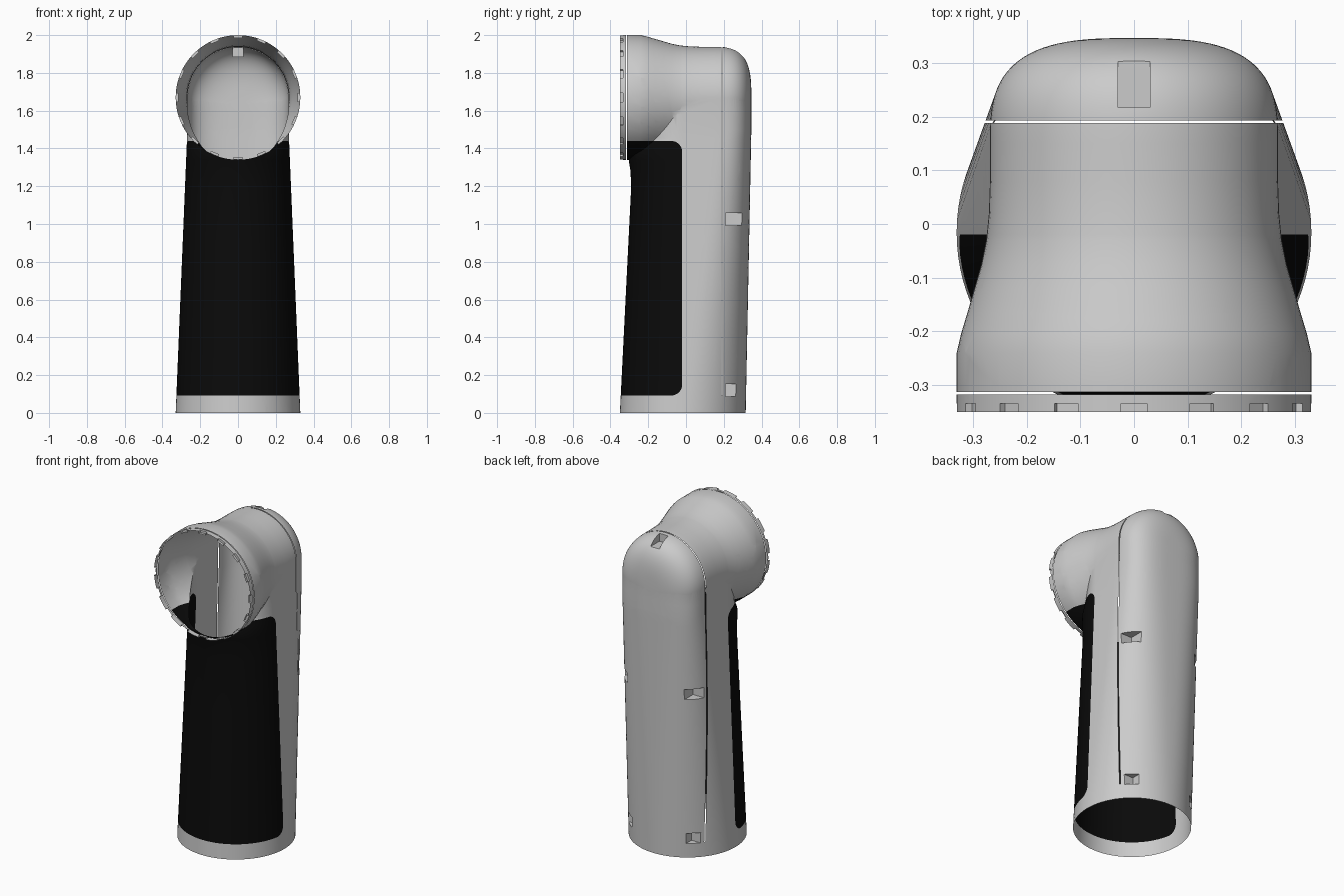
import bpy, bmesh, math
from mathutils import Vector, Matrix

cube = bpy.data.objects.get("Cube")
if cube:
    bpy.data.objects.remove(cube)


def material(name, value, rough):
    m = bpy.data.materials.new(name)
    m.use_nodes = True
    col = (value, value, value, 1)
    m.diffuse_color = col
    b = m.node_tree.nodes["Principled BSDF"]
    b.inputs["Base Color"].default_value = col
    b.inputs["Roughness"].default_value = rough
    return m


light_grey = material("light_grey_plastic", 0.60, 0.5)
black = material("black_rubber", 0.003, 0.8)


def make_object(name, bm):
    bmesh.ops.recalc_face_normals(bm, faces=bm.faces)
    me = bpy.data.meshes.new(name)
    bm.to_mesh(me)
    bm.free()
    ob = bpy.data.objects.new(name, me)
    bpy.context.collection.objects.link(ob)
    return ob


def loft(name, rings):
    """Closed solid through rings of equal length."""
    bm = bmesh.new()
    vs = [[bm.verts.new(p) for p in r] for r in rings]
    n = len(rings[0])
    for a, b in zip(vs, vs[1:]):
        for i in range(n):
            j = (i + 1) % n
            bm.faces.new((a[i], a[j], b[j], b[i]))
    bm.faces.new(vs[0])
    bm.faces.new(vs[-1])
    return make_object(name, bm)


def lerp_table(table, v):
    for (a, p), (b, q) in zip(table, table[1:]):
        if v <= b:
            return p + (q - p) * (v - a) / (b - a)
    return table[-1][1]


AXIS_Z, R_BACK, K = 1.67, 0.268, 24


def back_curve(s):
    """Rounded back outline: s = 0 at the side, 1 at the rear middle."""
    a = s * math.pi / 2
    return (R_BACK * max(math.cos(a), 0) ** (2 / 3),
            0.15 + 0.196 * math.sin(a) ** (2 / 3))


# Handle: round at the base, squarer at the back towards the top
front_y = [(0, -0.35), (0.6, -0.32), (1.2, -0.29), (1.28, -0.294),
           (1.37, -0.308), (1.45, -0.26), (1.8, -0.18)]


def handle_section(z, shrink=1.0):
    t = min(1, z / 1.5)
    w = 0.33 + (R_BACK - 0.33) * t
    half = []
    for i in range(K + 1):                      # front middle to the side
        a = math.pi / 2 * i / K
        half.append((w * math.sin(a), -0.017 + (lerp_table(front_y, z) + 0.017) * math.cos(a)))
    for i in range(K + 1):                      # side to the rear middle
        a = math.pi / 2 * i / K
        x, y = back_curve(i / K)
        half.append((0.33 * math.cos(a) * (1 - t) + x * t,
                     (-0.014 + 0.33 * math.sin(a)) * (1 - t) + y * t))
    half[-1] = (0, half[-1][1])
    ring = half + [(-x, y) for x, y in half[-2:0:-1]]
    return [(x * shrink, y * shrink, z) for x, y in ring]


levels = [0, 0.3, 0.6, 0.9, 1.2, 1.24, 1.28, 1.33, 1.37, 1.41, 1.45, 1.5, 1.58]
rings = [handle_section(z) for z in levels]
rings += [handle_section(AXIS_Z, 0.998), handle_section(1.7, 0.85)]
shell = loft("shell", rings)

# Head: turned about the front-back axis, flared socket in front, dome behind
profile = [(0.33, -0.35), (0.33, -0.30), (0.33, -0.24), (0.322, -0.205), (0.310, -0.165),
           (0.297, -0.12), (0.284, -0.075), (0.275, -0.03), (0.270, 0.02), (0.268, 0.08)]
profile += [back_curve(i / K) for i in range(K)]
SEG = 80
head = loft("head", [[(r * math.cos(2 * math.pi * i / SEG), y, AXIS_Z + r * math.sin(2 * math.pi * i / SEG))
                      for i in range(SEG)] for r, y in profile])

# Cutters: clip pockets in the back cover and notches round the socket rim
bm = bmesh.new()


def cut_box(x0, x1, y0, y1, z0, z1, turn=None):
    size = Matrix.Diagonal((x1 - x0, y1 - y0, z1 - z0, 1))
    m = Matrix.Translation(((x0 + x1) / 2, (y0 + y1) / 2, (z0 + z1) / 2)) @ size
    bmesh.ops.create_cube(bm, size=1, matrix=turn @ m if turn else m)


for s in (-1, 1):
    for z, depth in ((1.025, 0.195), (0.12, 0.185)):
        x0, x1 = sorted((s * depth, s * 0.4))
        cut_box(x0, x1, 0.21, 0.30, z - 0.032, z + 0.032)
cut_box(-0.03, 0.03, 0.217, 0.32, 1.885, 2.1)
for i in range(16):
    turn = Matrix.Translation((0, 0, AXIS_Z)) @ Matrix.Rotation(math.tau * i / 16, 4, 'Y')
    cut_box(-0.024, 0.024, -0.37, -0.334, 0.316, 0.36, turn)
cutters = make_object("notch_cutters", bm)

for other, op in ((head, 'UNION'), (cutters, 'DIFFERENCE')):
    mod = shell.modifiers.new(op, 'BOOLEAN')
    mod.operation, mod.object, mod.solver = op, other, 'EXACT'
    other.hide_render = True
bpy.context.view_layer.update()
me = bpy.data.meshes.new_from_object(shell.evaluated_get(bpy.context.evaluated_depsgraph_get()))
shell.modifiers.clear()
shell.data = me
for ob in (head, cutters):
    bpy.data.objects.remove(ob)
me.materials.clear()
me.materials.append(light_grey)
me.materials.append(black)

bm = bmesh.new()
bm.from_mesh(me)


def delete_faces(test):
    doomed = [f for f in bm.faces if test(f, f.calc_center_median())]
    bmesh.ops.delete(bm, geom=doomed, context='FACES')


def cut(co, no):
    bmesh.ops.bisect_plane(bm, geom=bm.verts[:] + bm.edges[:] + bm.faces[:],
                           dist=1e-5, plane_co=co, plane_no=no)


# Open the base and the socket
bm.normal_update()
delete_faces(lambda f, c: (c.z < 0.001 and abs(f.normal.z) > 0.9)
             or (c.y < -0.349 and abs(f.normal.y) > 0.9))

# Grip outline: straight edges with rounded rear corners
Y1, Z0, Z1, RAD = -0.02, 0.092, 1.44, 0.06
planes = []
for cz, sgn in ((Z0 + RAD, -1), (Z1 - RAD, 1)):
    for i in range(7):
        a = math.pi / 2 * i / 6
        n = Vector((0, math.cos(a), sgn * math.sin(a)))
        planes.append((Vector((0, Y1 - RAD, cz)) + n * RAD, n))
for co, no in planes:
    cut(co, no)

# Narrow joints behind the socket rim and round the back cover
for y in (-0.317, -0.313, 0.188, 0.193):
    cut((0, y, 0), (0, 1, 0))
cut((0, 0, 1.338), (0, 0, 1))
delete_faces(lambda f, c: (-0.317 < c.y < -0.313 and c.z > 1.338)
             or (0.188 < c.y < 0.193 and c.z > Z0))

for f in bm.faces:
    c = f.calc_center_median()
    inside = all((c - co).dot(no) < 0 for co, no in planes)
    f.material_index = int(inside and not (c.z > 1.338 and c.y < -0.313))
bm.to_mesh(me)
bm.free()

# Separate the grip from the grey housing
grip = shell.copy()
grip.data = me.copy()
bpy.context.collection.objects.link(grip)
for ob, name, keep in ((shell, "housing", 0), (grip, "grip", 1)):
    ob.name = name
    bm = bmesh.new()
    bm.from_mesh(ob.data)
    delete_faces(lambda f, c: f.material_index != keep)
    bm.to_mesh(ob.data)
    bm.free()
    bpy.ops.object.select_all(action='DESELECT')
    ob.select_set(True)
    bpy.context.view_layer.objects.active = ob
    bpy.ops.object.shade_smooth_by_angle(angle=math.radians(35))
